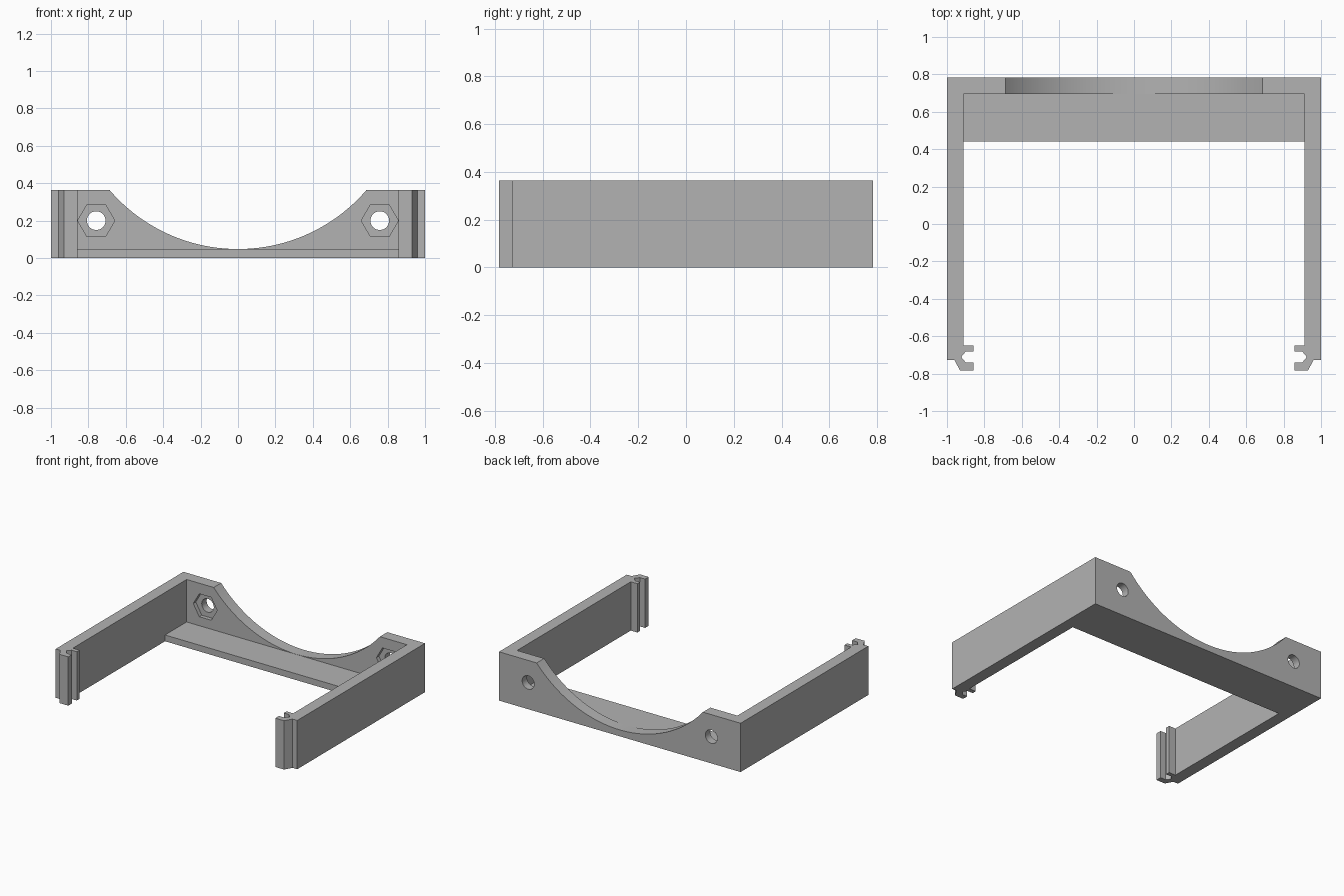
import bpy, bmesh
from math import cos, sin, pi, radians

cube = bpy.data.objects.get("Cube")
if cube:
    bpy.data.objects.remove(cube, do_unlink=True)

HEIGHT = 0.365
BACK, WALL_FRONT = 0.783, 0.695
INNER = 0.912
FLOOR = 0.047

grey = bpy.data.materials.new("light grey")
grey.use_nodes = True
colour = (0.45, 0.45, 0.45, 1)
grey.diffuse_color = colour
grey.node_tree.nodes["Principled BSDF"].inputs["Base Color"].default_value = colour


def prism(name, points, lo, hi, along="z"):
    """Extrude a 2D outline along z (x, y outline) or along y (x, z outline)."""
    def place(p, t):
        return (p[0], p[1], t) if along == "z" else (p[0], t, p[1])
    bm = bmesh.new()
    bottom = [bm.verts.new(place(p, lo)) for p in points]
    top = [bm.verts.new(place(p, hi)) for p in points]
    bm.faces.new(bottom)
    bm.faces.new(top)
    for i in range(len(points)):
        j = (i + 1) % len(points)
        bm.faces.new((bottom[i], bottom[j], top[j], top[i]))
    bmesh.ops.recalc_face_normals(bm, faces=bm.faces)
    mesh = bpy.data.meshes.new(name)
    bm.to_mesh(mesh)
    bm.free()
    mesh.materials.append(grey)
    ob = bpy.data.objects.new(name, mesh)
    bpy.context.collection.objects.link(ob)
    return ob


def circle(cx, cy, r, n):
    return [(cx + r * cos(2 * pi * i / n), cy + r * sin(2 * pi * i / n)) for i in range(n)]


def combine(target, tool, operation):
    """Apply a boolean and discard the tool object."""
    tool.hide_render = True
    mod = target.modifiers.new(operation.lower(), "BOOLEAN")
    mod.object = tool
    mod.operation = operation
    mod.solver = "EXACT"
    bpy.context.view_layer.objects.active = target
    bpy.ops.object.modifier_apply(modifier=mod.name)
    bpy.data.objects.remove(tool, do_unlink=True)


# U-shaped frame with a snap clip at the end of each arm
half = [(INNER, WALL_FRONT), (INNER, -0.65), (0.857, -0.65), (0.857, -0.682),
        (0.9, -0.682), (0.924, -0.711), (0.9, -0.74), (0.857, -0.74),
        (0.857, -0.783), (0.93, -0.783), (0.96, -0.728), (1, -0.728), (1, BACK)]
outline = half + [(-x, y) for x, y in reversed(half)]
frame = prism("bracket_frame", outline, 0, HEIGHT)

# Thin floor shelf in front of the back wall
e = 0.04
shelf = [(-INNER - e, 0.44), (INNER + e, 0.44),
         (INNER + e, WALL_FRONT + e), (-INNER - e, WALL_FRONT + e)]
combine(frame, prism("floor_shelf", shelf, 0, FLOOR), "UNION")

# Round scoop in the back wall
radius = 0.905
scoop = circle(0, FLOOR + 0.001 + radius, radius, 160)
combine(frame, prism("scoop_cutter", scoop, 0.6, 0.9, "y"), "DIFFERENCE")

# Screw holes with hexagonal nut pockets on the inner side
for side in (-1, 1):
    x = side * 0.758
    combine(frame, prism("hole_cutter", circle(x, 0.2, 0.05, 40), 0.6, 0.9, "y"), "DIFFERENCE")
    combine(frame, prism("nut_cutter", circle(x, 0.2, 0.099, 6), 0.6, WALL_FRONT + 0.03, "y"),
            "DIFFERENCE")

bpy.ops.object.select_all(action="DESELECT")
frame.select_set(True)
bpy.context.view_layer.objects.active = frame
bpy.ops.object.shade_smooth_by_angle(angle=radians(25))
